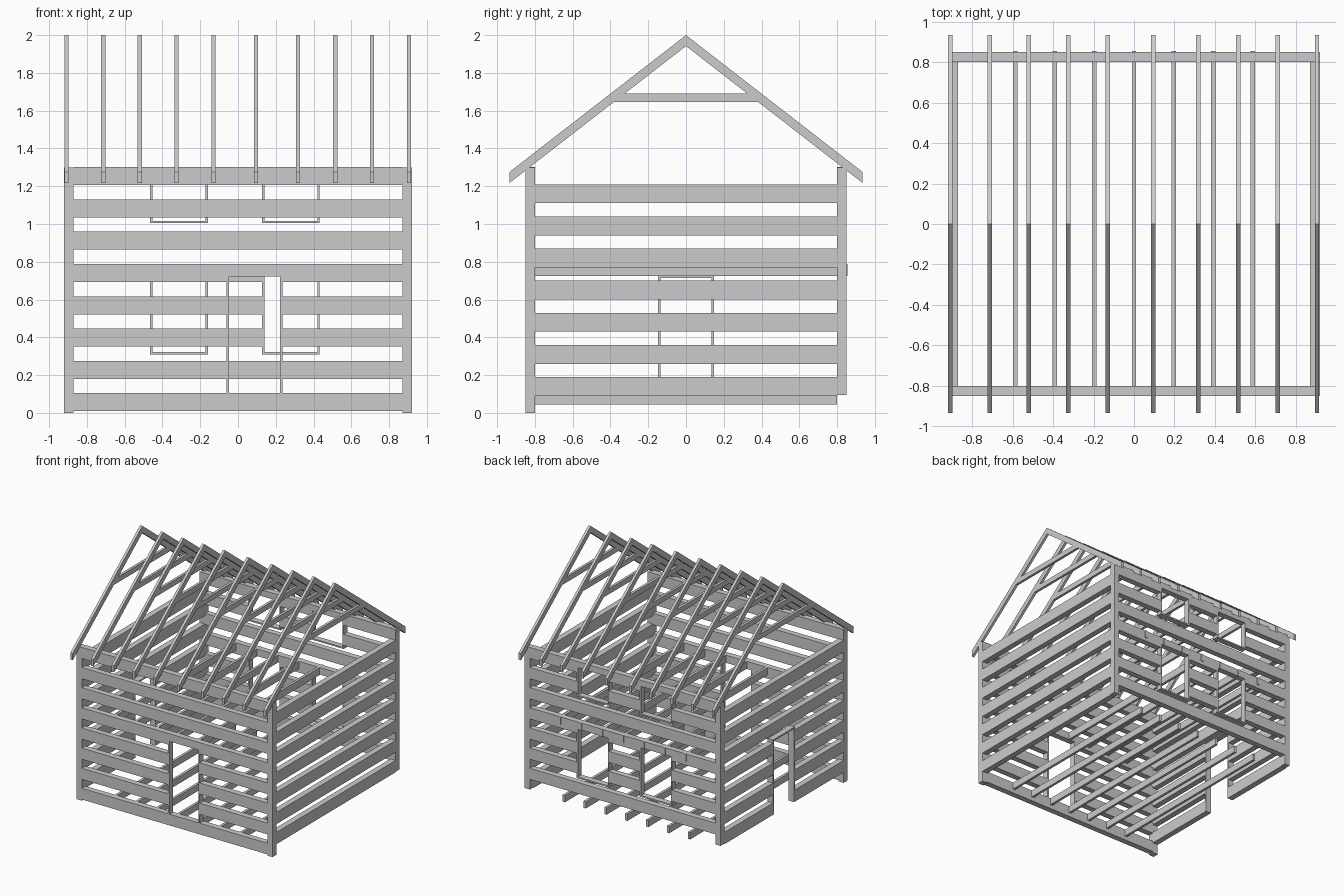
import bpy, bmesh
from mathutils import Vector

if "Cube" in bpy.data.objects:
    bpy.data.objects.remove(bpy.data.objects["Cube"], do_unlink=True)

timber = bpy.data.materials.new("grey_timber")
timber.use_nodes = True
colour = (0.6, 0.6, 0.6, 1)
timber.diffuse_color = colour
timber.node_tree.nodes["Principled BSDF"].inputs["Base Color"].default_value = colour

OUT_X, IN_X = 0.92, 0.87     # outer and inner faces of the side walls
OUT_Y, IN_Y = 0.85, 0.80     # outer and inner faces of the front and back walls
FRAME = 0.012                # thickness of window and door frames


def finish(name, bm):
    bmesh.ops.recalc_face_normals(bm, faces=bm.faces)
    mesh = bpy.data.meshes.new(name)
    bm.to_mesh(mesh)
    bm.free()
    mesh.materials.append(timber)
    obj = bpy.data.objects.new(name, mesh)
    bpy.context.collection.objects.link(obj)
    return obj


def add_box(bm, low, high):
    low, high = Vector(low), Vector(high)
    verts = bmesh.ops.create_cube(bm, size=1)["verts"]
    for v in verts:
        v.co = (low + high) / 2 + v.co * (high - low)


def box(name, low, high):
    bm = bmesh.new()
    add_box(bm, low, high)
    return finish(name, bm)


def prism(name, outline, x, width):
    """Extrude a (y, z) outline along x, centred on x."""
    bm = bmesh.new()
    face = bm.faces.new([bm.verts.new((x - width / 2, y, z)) for y, z in outline])
    result = bmesh.ops.extrude_face_region(bm, geom=[face])
    moved = [g for g in result["geom"] if isinstance(g, bmesh.types.BMVert)]
    bmesh.ops.translate(bm, verts=moved, vec=(width, 0, 0))
    return finish(name, bm)


def place(along_x, depth, u, z):
    """Turn wall coordinates into a point."""
    return (u, depth, z) if along_x else (depth, u, z)


def wall(name, along_x, depths, half, logs, openings):
    """Stack spaced logs, cut them at the openings, then frame the openings."""
    d0, d1 = sorted(depths)

    def piece(bm, u0, u1, z0, z1):
        if u1 - u0 > 0.001 and z1 - z0 > 0.001:
            add_box(bm, place(along_x, d0, u0, z0), place(along_x, d1, u1, z1))

    for i, (z0, z1) in enumerate(logs):
        bm = bmesh.new()
        start = -half
        for u0, u1, low, high in openings:
            if low < z1 and high > z0:
                piece(bm, start, u0, z0, z1)
                piece(bm, u0, u1, z0, low)
                piece(bm, u0, u1, high, z1)
                start = u1
        piece(bm, start, half, z0, z1)
        finish(f"{name}_log_{i + 1}", bm)

    for i, (u0, u1, low, high) in enumerate(openings):
        bm = bmesh.new()
        piece(bm, u0, u0 + FRAME, low, high)
        piece(bm, u1 - FRAME, u1, low, high)
        piece(bm, u0 + FRAME, u1 - FRAME, high - FRAME, high)
        if u0 not in (DOOR[0], SIDE_DOOR[0]):
            piece(bm, u0 + FRAME, u1 - FRAME, low, low + FRAME)
        finish(f"{name}_frame_{i + 1}", bm)


# Openings: start, end, bottom, top
DOOR = (-0.06, 0.235, 0.105, 0.735)
SIDE_DOOR = (-0.147, 0.147, 0.09, 0.725)
windows = [(u, u + 0.305, low, high)
           for low, high in ((0.31, 0.74), (1.005, 1.26)) for u in (-0.465, 0.127)]

# Walls of spaced logs
front_logs = [(0.01, 0.105)] + [(z, z + 0.095) for z in
                                (0.18 + 0.171 * i for i in range(7))]
side_logs = [(0.09 + 0.17 * i, 0.19 + 0.17 * i) for i in range(7)]
wall("front_wall", True, (-OUT_Y, -IN_Y), IN_X, front_logs, [DOOR])
wall("back_wall", True, (IN_Y, OUT_Y), IN_X, front_logs[1:], windows)
wall("left_wall", False, (IN_X, OUT_X), IN_Y, side_logs, [])
wall("right_wall", False, (-OUT_X, -IN_X), IN_Y, side_logs, [SIDE_DOOR])

# Corner posts
for side, sx in (("left", 1), ("right", -1)):
    for end, sy, bottom in (("front", -1, 0), ("back", 1, 0.095)):
        xs = sorted((sx * IN_X, sx * OUT_X))
        ys = sorted((sy * IN_Y, sy * OUT_Y))
        box(f"{end}_{side}_corner_post", (xs[0], ys[0], bottom), (xs[1], ys[1], 1.3))

# Ground and upper floor joists
for i in range(7):
    x = (i - 3) * 0.196
    box(f"ground_joist_{i + 1}", (x - 0.011, -IN_Y, 0.045), (x + 0.011, IN_Y, 0.103))
    box(f"upper_joist_{i + 1}", (x - 0.011, -IN_Y, 0.725), (x + 0.011, 0.856, 0.788))

# Rafter pairs with collar ties
EAVE, RIDGE, DROP, DEPTH = 0.935, 2.0, 0.725, 0.058
rafter = [(0, RIDGE), (EAVE, RIDGE - DROP), (EAVE, RIDGE - DROP - DEPTH),
          (0, RIDGE - DEPTH), (-EAVE, RIDGE - DROP - DEPTH), (-EAVE, RIDGE - DROP)]


def under_roof(z):
    return (RIDGE - DEPTH - z) * EAVE / DROP


low, high = 1.645, 1.69
tie = [(-under_roof(low), low), (under_roof(low), low),
       (under_roof(high), high), (-under_roof(high), high)]
for i, x in enumerate((-0.908, -0.713, -0.52, -0.325, -0.13,
                       0.095, 0.318, 0.515, 0.71, 0.905)):
    prism(f"rafter_pair_{i + 1}", rafter, x, 0.022)
    prism(f"collar_tie_{i + 1}", tie, x, 0.022)
